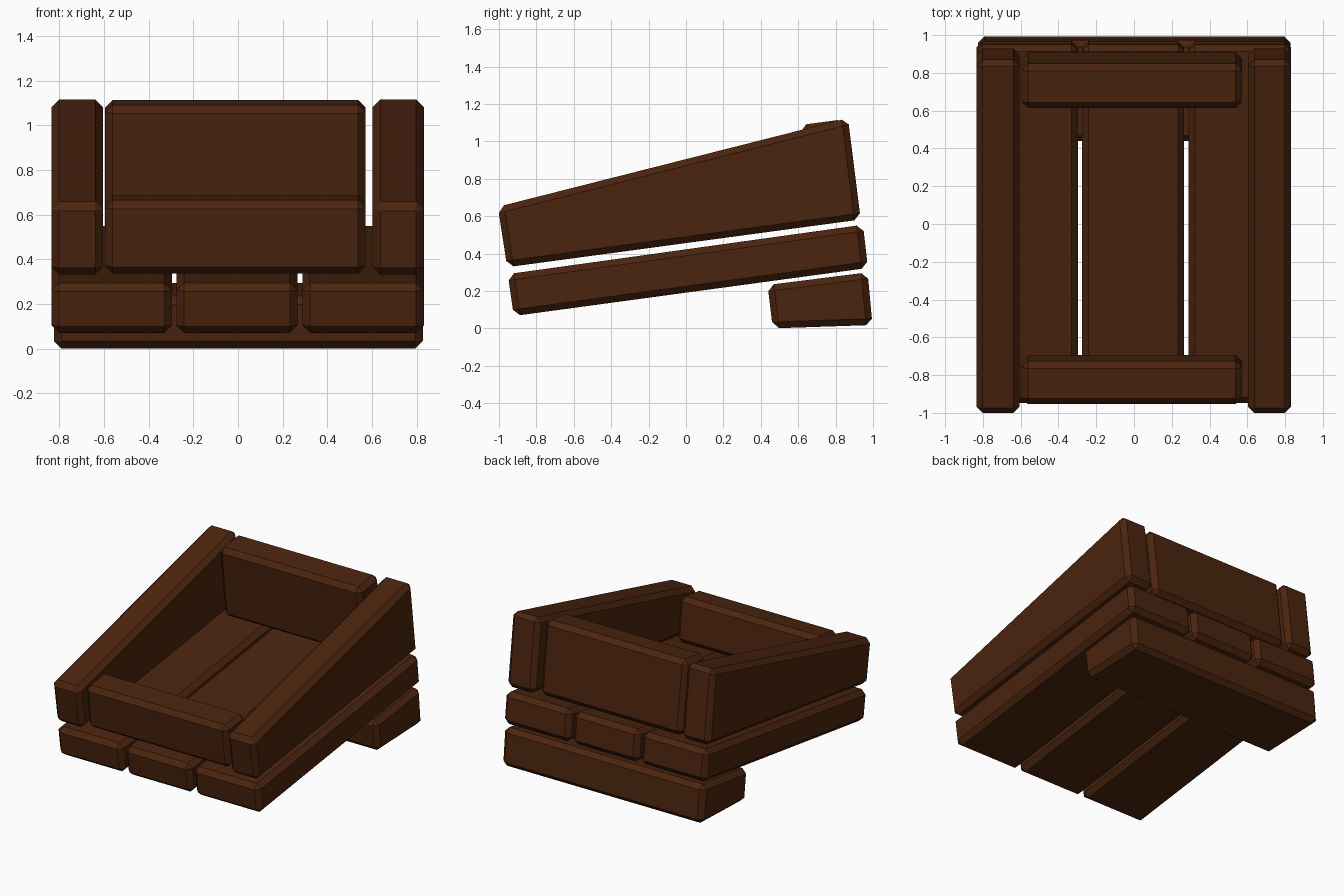
import bpy

if "Cube" in bpy.data.objects:
    bpy.data.objects.remove(bpy.data.objects["Cube"])

wood = bpy.data.materials.new("dark_brown_wood")
wood.diffuse_color = (0.070, 0.018, 0.0045, 1.0)
wood.use_nodes = True
wood.node_tree.nodes["Principled BSDF"].inputs["Base Color"].default_value = wood.diffuse_color


def board(name, x0, x1, profile, chamfer=0.034):
    """Extrude a four-corner side profile (y, z) from x0 to x1 and chamfer it."""
    n = len(profile)
    verts = [(x, y, z) for x in (x0, x1) for y, z in profile]
    # profile runs counter-clockwise seen from +x
    faces = [tuple(reversed(range(n))), tuple(range(n, 2 * n))]
    faces += [(i, (i + 1) % n, n + (i + 1) % n, n + i) for i in range(n)]
    mesh = bpy.data.meshes.new(name)
    mesh.from_pydata(verts, [], faces)
    mesh.materials.append(wood)
    obj = bpy.data.objects.new(name, mesh)
    bpy.context.collection.objects.link(obj)
    bevel = obj.modifiers.new("chamfer", "BEVEL")
    bevel.width = chamfer
    bevel.segments = 1
    bevel.limit_method = 'NONE'
    return obj


# tapered side walls
side = [(-0.956, 0.327), (0.934, 0.582), (0.866, 1.124), (-1.006, 0.65)]
board("side_wall_left", -0.835, -0.605, side)
board("side_wall_right", 0.603, 0.832, side)

# tall back wall and low front wall, both leaning with the slope
board("back_wall", -0.595, 0.572,
      [(0.675, 0.55), (0.912, 0.582), (0.845, 1.118), (0.61, 1.087)])
board("front_wall", -0.595, 0.572,
      [(-0.918, 0.332), (-0.690, 0.364), (-0.730, 0.690), (-0.958, 0.660)])

# three sloping floor planks
floor = [(-0.921, 0.066), (0.973, 0.323), (0.946, 0.554), (-0.953, 0.290)]
for i, (x0, x1) in enumerate([(-0.835, -0.296), (-0.275, 0.266), (0.288, 0.832)]):
    board(f"floor_plank_{i + 1}", x0, x1, floor)

# block that props up the rear
board("rear_support_beam", -0.825, 0.828,
      [(0.464, 0.0), (0.997, 0.018), (0.971, 0.299), (0.436, 0.232)])
